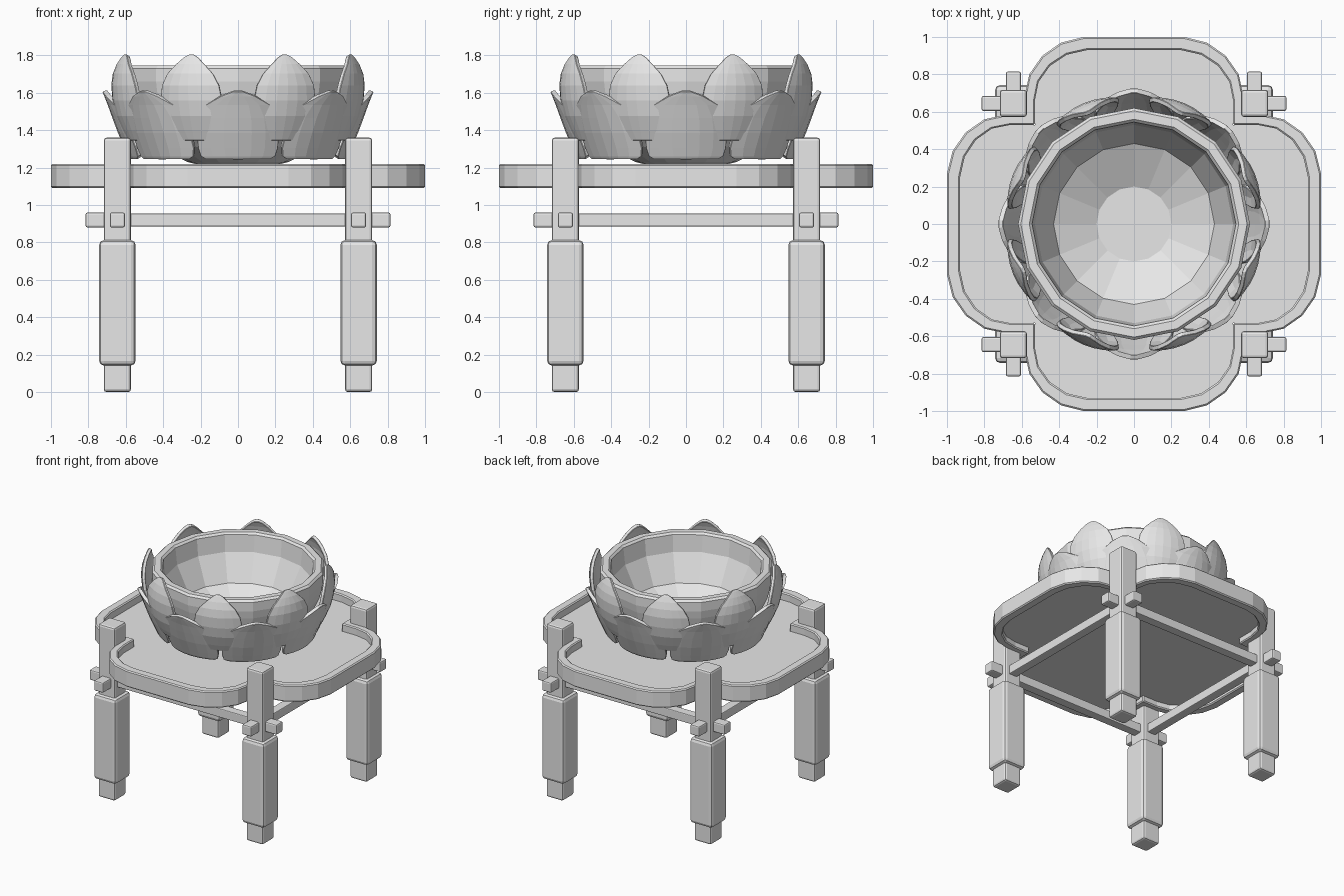
import bpy, bmesh, math
from mathutils import Matrix, Vector

cube = bpy.data.objects.get("Cube")
if cube:
    bpy.data.objects.remove(cube, do_unlink=True)

stone = bpy.data.materials.new("plain_grey")
stone.use_nodes = True
GREY = (0.8, 0.8, 0.8, 1)
stone.diffuse_color = GREY
stone.node_tree.nodes["Principled BSDF"].inputs["Base Color"].default_value = GREY


def finish(name, bm, bevel=0, segments=2):
    bmesh.ops.recalc_face_normals(bm, faces=bm.faces)
    mesh = bpy.data.meshes.new(name)
    bm.to_mesh(mesh)
    bm.free()
    mesh.materials.append(stone)
    ob = bpy.data.objects.new(name, mesh)
    bpy.context.collection.objects.link(ob)
    if bevel:
        mod = ob.modifiers.new("soft_edges", "BEVEL")
        mod.width, mod.segments, mod.limit_method = bevel, segments, "ANGLE"
    return ob


def box(name, centre, size, bevel):
    bm = bmesh.new()
    bmesh.ops.create_cube(bm, size=1)
    bmesh.ops.scale(bm, vec=size, verts=bm.verts)
    bmesh.ops.translate(bm, vec=centre, verts=bm.verts)
    return finish(name, bm, bevel)


# Legs with sleeves, one at each corner
L = 0.645
for sx, side in ((1, "left"), (-1, "right")):
    for sy, end in ((-1, "front"), (1, "back")):
        tag = f"{end}_{side}"
        x, y = sx * L, sy * L
        box(f"leg_{tag}", (x, y, 0.68), (0.145, 0.145, 1.36), 0.015)
        box(f"leg_sleeve_{tag}", (x, y, 0.477), (0.195, 0.195, 0.67), 0.025)

# Stretchers through the legs, with thicker ends
for s, a, b in ((-1, "front", "right"), (1, "back", "left")):
    box(f"stretcher_{a}", (0, s * L, 0.92), (1.5, 0.07, 0.07), 0.006)
    box(f"stretcher_{b}", (s * L, 0, 0.92), (0.07, 1.5, 0.07), 0.006)
    for t in (-1, 1):
        box("stretcher_end", (t * 0.755, s * L, 0.92), (0.12, 0.08, 0.08), 0.01)
        box("stretcher_end", (s * L, t * 0.755, 0.92), (0.08, 0.12, 0.08), 0.01)


# Four-lobed tray: raised rim around a thin floor
def outline(half_lobe, corner):
    quarter = half_lobe + [(corner, corner)] + [(y, x) for x, y in reversed(half_lobe)]
    return [Matrix.Rotation(-k * math.pi / 2, 2) @ Vector(p) for k in range(4) for p in quarter]


outer = outline([(0.27, 1), (0.39, 0.97), (0.49, 0.9), (0.56, 0.8), (0.585, 0.68)], 0.585)
inner = outline([(0.25, 0.93), (0.36, 0.905), (0.45, 0.845), (0.51, 0.76), (0.53, 0.66)], 0.53)


def ring(bm, pts, z):
    return [bm.verts.new((p[0], p[1], z)) for p in pts]


def band(bm, a, b):
    for i in range(len(a)):
        j = (i + 1) % len(a)
        bm.faces.new((a[i], a[j], b[j], b[i]))


bm = bmesh.new()
loops = [ring(bm, outer, 1.09), ring(bm, outer, 1.22), ring(bm, inner, 1.22), ring(bm, inner, 1.09)]
for i in range(4):
    band(bm, loops[i], loops[(i + 1) % 4])
finish("tray_rim", bm, 0.008, 1)

bm = bmesh.new()
low, high = ring(bm, inner, 1.135), ring(bm, inner, 1.16)
band(bm, low, high)
bm.faces.new(low)
bm.faces.new(high)
finish("tray_floor", bm)

# Faceted bowl, outside then inside
SIDES = 16
profile = [(0.15, 1.2), (0.27, 1.23), (0.43, 1.31), (0.54, 1.42), (0.595, 1.54), (0.61, 1.6),
           (0.62, 1.66), (0.62, 1.73), (0.605, 1.745), (0.56, 1.745), (0.545, 1.73),
           (0.53, 1.6), (0.43, 1.4), (0.2, 1.28)]
bm = bmesh.new()
rings = []
for r, z in profile:
    angles = [2 * math.pi * i / SIDES for i in range(SIDES)]
    rings.append(ring(bm, [(r * math.cos(a), r * math.sin(a)) for a in angles], z))
for a, b in zip(rings, rings[1:]):
    band(bm, a, b)
bm.faces.new(rings[0])
bm.faces.new(rings[-1])
finish("bowl", bm)


# Petals: rows of (height, half width, distance from the bowl axis)
def petal(name, rows, turn, columns=6):
    bm = bmesh.new()
    grid = []
    for z, w, r in rows:
        line = []
        for i in range(columns + 1):
            x = w * (2 * i / columns - 1)
            y = -r + x * x * 1.3
            line.append(bm.verts.new(Matrix.Rotation(turn, 3, "Z") @ Vector((x, y, z))))
        grid.append(line)
    for a, b in zip(grid, grid[1:]):
        for i in range(columns):
            bm.faces.new((a[i], a[i + 1], b[i + 1], b[i]))
    ob = finish(name, bm)
    mod = ob.modifiers.new("thickness", "SOLIDIFY")
    mod.thickness, mod.offset = 0.025, 0
    mod = ob.modifiers.new("soft_edges", "BEVEL")
    mod.width, mod.segments, mod.limit_method = 0.006, 1, "ANGLE"
    mod.angle_limit = math.radians(50)


lower = [(1.25, 0.165, 0.565), (1.265, 0.195, 0.575), (1.31, 0.21, 0.595), (1.39, 0.215, 0.63),
         (1.47, 0.205, 0.66), (1.54, 0.165, 0.685), (1.585, 0.09, 0.703), (1.61, 0.02, 0.713)]
upper = [(1.35, 0.09, 0.6), (1.4, 0.135, 0.625), (1.48, 0.165, 0.66), (1.56, 0.175, 0.68),
         (1.64, 0.162, 0.687), (1.7, 0.13, 0.68), (1.75, 0.08, 0.665), (1.785, 0.04, 0.65),
         (1.8, 0.012, 0.642)]
for k in range(8):
    petal(f"lower_petal_{k + 1}", lower, k * math.pi / 4)
    petal(f"upper_petal_{k + 1}", upper, (k + 0.5) * math.pi / 4)
